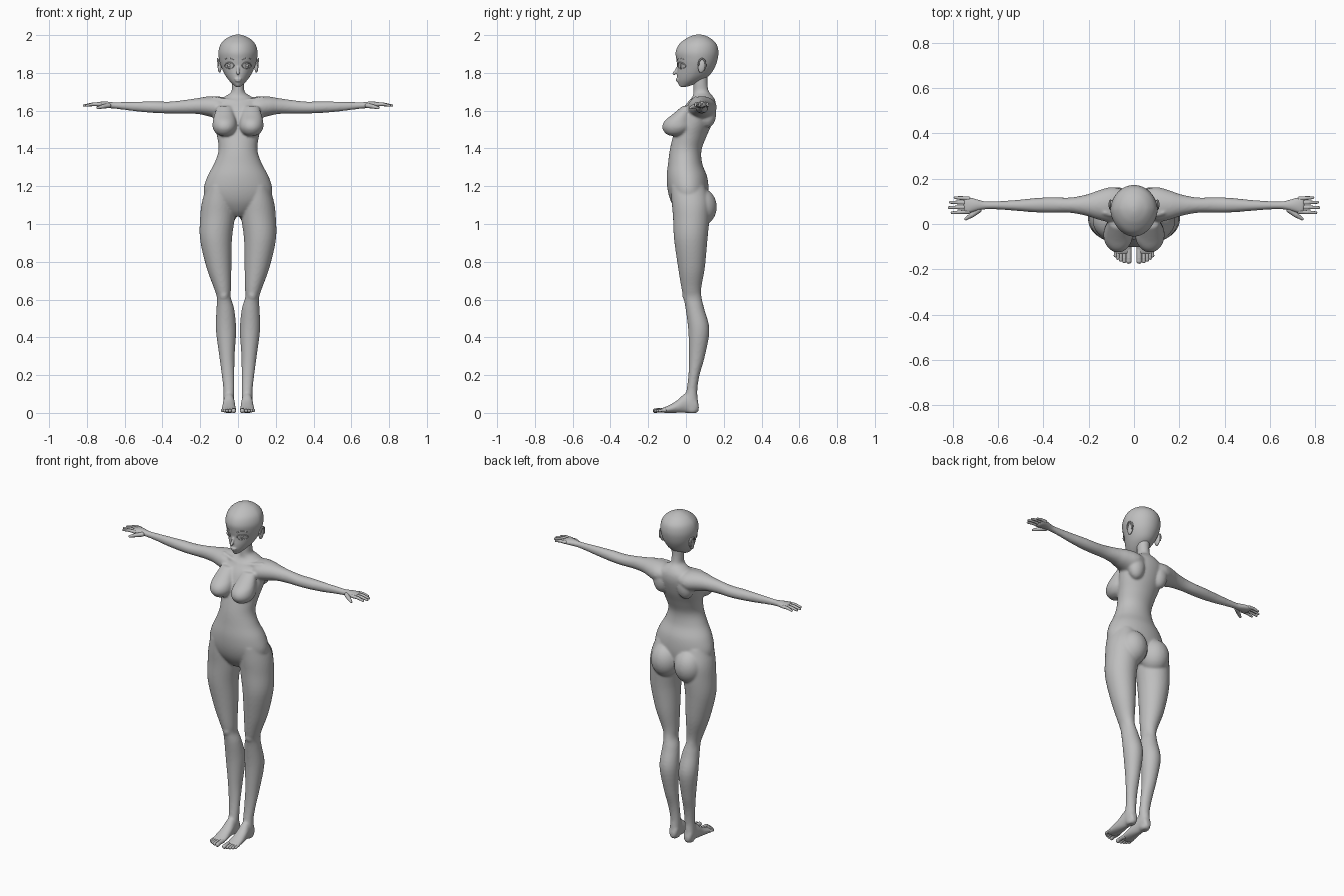
import bpy, bmesh, math
from mathutils import Vector, Matrix

skin = bpy.data.materials.new("plain grey")
skin.diffuse_color = (0.52, 0.52, 0.52, 1)


def curve_rows(rows, sub=5):
    """Catmull-Rom interpolation of section rows."""
    out, last = [], len(rows) - 1
    for i in range(last):
        a, b, c, d = (rows[max(0, min(last, i + k))] for k in (-1, 0, 1, 2))
        for s in range(sub):
            t = s / sub
            out.append([0.5 * (2 * q + (r - p) * t + (2 * p - 5 * q + 4 * r - u) * t * t
                               + (3 * q - p - 3 * r + u) * t ** 3)
                        for p, q, r, u in zip(a, b, c, d)])
    return out + [list(rows[-1])]


def loft(bm, rows, axis="z", side=1, n=32, narrow=0.0):
    """Rows are (position, a0, a1, b0, b1): elliptical sections along an axis."""
    rings = []
    for t, a0, a1, b0, b1 in curve_rows(rows):
        ring = []
        for k in range(n):
            w = math.tau * k / n
            c, s = math.cos(w), math.sin(w)
            a = (a0 + a1) / 2 + (a1 - a0) / 2 * c * (1 - narrow * max(0, -s))
            b = (b0 + b1) / 2 + (b1 - b0) / 2 * s
            x, y, z = {"z": (a, b, t), "x": (t, a, b), "y": (a, t, b)}[axis]
            ring.append(bm.verts.new((x * side, y, z)))
        rings.append(ring)
    for p, q in zip(rings, rings[1:]):
        for k in range(n):
            bm.faces.new((p[k], p[(k + 1) % n], q[(k + 1) % n], q[k]))
    bm.faces.new(rings[0])
    bm.faces.new(rings[-1])


def ball(bm, centre, radii, tilt=0.0, seg=20):
    m = Matrix.Translation(centre) @ Matrix.Rotation(tilt, 4, "X") @ Matrix.Diagonal((*radii, 1))
    bmesh.ops.create_uvsphere(bm, u_segments=seg, v_segments=seg // 2 + 2, radius=1, matrix=m)


def rod(bm, points, radii, seg=12):
    """Chain of tapered rods with rounded joints."""
    pts = [Vector(p) for p in points]
    for p, r in zip(pts, radii):
        ball(bm, p, (r, r, r), seg=seg)
    for p, q, r0, r1 in zip(pts, pts[1:], radii, radii[1:]):
        d = q - p
        m = Matrix.Translation((p + q) / 2) @ d.to_track_quat("Z", "Y").to_matrix().to_4x4()
        bmesh.ops.create_cone(bm, segments=seg, radius1=r0, radius2=r1, depth=d.length, matrix=m)


def finish(bm, name, voxel=0, smooth=0):
    bmesh.ops.recalc_face_normals(bm, faces=bm.faces[:])
    me = bpy.data.meshes.new(name)
    bm.to_mesh(me)
    bm.free()
    for p in me.polygons:
        p.use_smooth = True
    me.materials.append(skin)
    ob = bpy.data.objects.new(name, me)
    bpy.context.collection.objects.link(ob)
    if voxel:
        r = ob.modifiers.new("fuse", "REMESH")
        r.mode, r.voxel_size, r.use_smooth_shade = "VOXEL", voxel, True
        s = ob.modifiers.new("soften", "SMOOTH")
        s.factor, s.iterations = 0.5, smooth
    return ob


# ---- body: trunk, arms, legs and feet fused together
trunk = [(1.04, .04, -.02, .06), (1.07, .10, -.05, .10), (1.12, .165, -.08, .115),
         (1.18, .182, -.097, .12), (1.25, .163, -.102, .112), (1.32, .126, -.095, .086),
         (1.39, .103, -.086, .082), (1.46, .11, -.07, .107), (1.53, .126, -.05, .137),
         (1.60, .135, -.022, .157), (1.645, .12, .01, .157), (1.675, .07, .035, .143),
         (1.70, .036, .039, .122), (1.74, .033, .04, .114), (1.80, .035, .04, .115)]
arm = [(.04, .04, .15, 1.59, 1.66), (.10, .01, .163, 1.56, 1.675), (.16, .02, .147, 1.571, 1.675),
       (.21, .036, .13, 1.582, 1.667), (.28, .049, .117, 1.585, 1.657), (.36, .05, .118, 1.585, 1.648),
       (.43, .051, .115, 1.587, 1.649), (.52, .058, .106, 1.594, 1.648), (.60, .064, .101, 1.604, 1.646),
       (.66, .064, .101, 1.611, 1.645), (.70, .055, .112, 1.614, 1.649), (.735, .044, .121, 1.617, 1.647),
       (.752, .05, .116, 1.622, 1.643)]
leg = [(1.20, .03, .165, -.08, .10), (1.12, .015, .19, -.076, .125), (1.04, .016, .2, -.069, .125),
       (.92, .032, .201, -.063, .114), (.77, .035, .167, -.042, .1), (.66, .037, .127, -.024, .081),
       (.61, .038, .112, -.013, .083), (.55, .02, .114, -.002, .097), (.44, .01, .117, .012, .124),
       (.30, .018, .099, .016, .1), (.20, .019, .086, .013, .072), (.12, .019, .077, .003, .06),
       (.06, .02, .078, -.01, .064), (.015, .022, .075, 0, .067), (0, .03, .068, .01, .055)]
foot = [(.068, .034, .062, .012, .04), (.05, .022, .075, 0, .09), (0, .018, .078, 0, .105),
        (-.05, .013, .084, 0, .064), (-.10, .009, .089, 0, .036), (-.125, .01, .089, .001, .026),
        (-.135, .016, .084, .004, .02)]
breast = [(1.467, .05, .09, -.085, -.03), (1.48, .024, .117, -.109, 0), (1.51, .007, .134, -.126, .03),
          (1.545, .009, .133, -.114, .03), (1.58, .02, .125, -.072, .03), (1.625, .03, .11, -.018, .04)]

bm = bmesh.new()
loft(bm, [(z, -h, h, f, b) for z, h, f, b in trunk], n=48)
for s in (-1, 1):
    loft(bm, arm, "x", s)
    loft(bm, leg, "z", s)
    loft(bm, foot, "y", s)
    loft(bm, breast, "z", s)
    ball(bm, (s * .078, .077, 1.09), (.084, .086, .1), seg=32)           # seat
    ball(bm, (s * .075, .006, .625), (.026, .026, .035))                 # knee
    ball(bm, (s * .08, .115, 1.585), (.05, .045, .075), seg=28)          # shoulder blade
    rod(bm, [(s * .012, .022, 1.645), (s * .13, .05, 1.665)], (.011, .011))  # collarbone
finish(bm, "body", .006, 8)

# ---- fingers and toes
for s, label in ((-1, "right"), (1, "left")):
    bm = bmesh.new()
    for y, tip in ((.054, .803), (.074, .816), (.094, .811), (.112, .79)):
        y2 = y + (y - .083) * .15
        rod(bm, [(s * .73, y, 1.633), (s * (.73 + tip) / 2, (y + y2) / 2, 1.634), (s * tip, y2, 1.627)],
            (.0095, .0085, .006))
    rod(bm, [(s * .685, .062, 1.627), (s * .715, .04, 1.622), (s * .742, .023, 1.615)],
        (.013, .011, .007))
    finish(bm, label + "_fingers")
    bm = bmesh.new()
    for x, tip, r in ((.023, -.163, .0125), (.043, -.164, .009), (.058, -.158, .0085),
                      (.071, -.15, .008), (.082, -.14, .0075)):
        rod(bm, [(s * x, -.11, .014), (s * x, tip + .014, .014), (s * x, tip, .011)], (r, r * .9, r))
    finish(bm, label + "_toes")

# ---- head: skull, nose and lips
skull = [(1.726, .012, -.03, .0), (1.736, .024, -.038, .035), (1.76, .048, -.045, .085),
         (1.79, .069, -.047, .127), (1.83, .088, -.045, .153), (1.87, .1, -.051, .167),
         (1.91, .104, -.055, .172), (1.95, .093, -.038, .163), (1.98, .066, -.002, .135),
         (1.996, .034, .03, .105), (2.003, .01, .055, .08)]
bm = bmesh.new()
loft(bm, [(z, -h, h, f, b) for z, h, f, b in skull], n=48, narrow=.12)
rod(bm, [(0, -.04, 1.835), (0, -.052, 1.812), (0, -.063, 1.796)], (.007, .008, .009))
ball(bm, (0, -.045, 1.767), (.02, .009, .005))
ball(bm, (0, -.044, 1.757), (.016, .009, .005))
head = finish(bm, "head", .004, 6)

# ---- ears
for s, label in ((-1, "right"), (1, "left")):
    bm = bmesh.new()
    ball(bm, (s * .097, .085, 1.838), (.011, .02, .038), -.2)
    rod(bm, [(s * (.104 + .004 * math.sin(a)), .085 + .019 * math.cos(a), 1.841 + .034 * math.sin(a))
             for a in [math.pi * k / 8 - .4 for k in range(10)]], [.004] * 10, 8)
    finish(bm, label + "_ear")

# ---- eyes, lids and brows follow the face surface
bpy.context.view_layer.update()
face = head.evaluated_get(bpy.context.evaluated_depsgraph_get())


def on_face(x, z, lift=0.0):
    hit, loc, _, _ = face.ray_cast(Vector((x, -1, z)), Vector((0, 1, 0)))
    return (x, (loc.y if hit else -.02) - lift, z)


for s, label in ((-1, "right"), (1, "left")):
    bm = bmesh.new()
    ball(bm, on_face(s * .046, 1.838), (.011, .003, .014))
    ball(bm, on_face(s * .046, 1.838, .003), (.005, .002, .007))
    finish(bm, label + "_eye")
    for part, dz, r in (("upper_lid", .017, .0032), ("lower_lid", -.015, .0016)):
        bm = bmesh.new()
        arc = [on_face(s * (.046 - .024 * math.cos(a)), 1.838 + dz * math.sin(a), .001)
               for a in [math.pi * k / 10 for k in range(11)]]
        rod(bm, arc, [r] * 11, 8)
        finish(bm, label + "_" + part)
    bm = bmesh.new()
    rod(bm, [on_face(s * (.024 + .046 * k / 8), 1.869 + .009 * math.sin(math.pi * k / 9)) for k in range(9)],
        [.0022] * 9, 8)
    finish(bm, label + "_brow")
